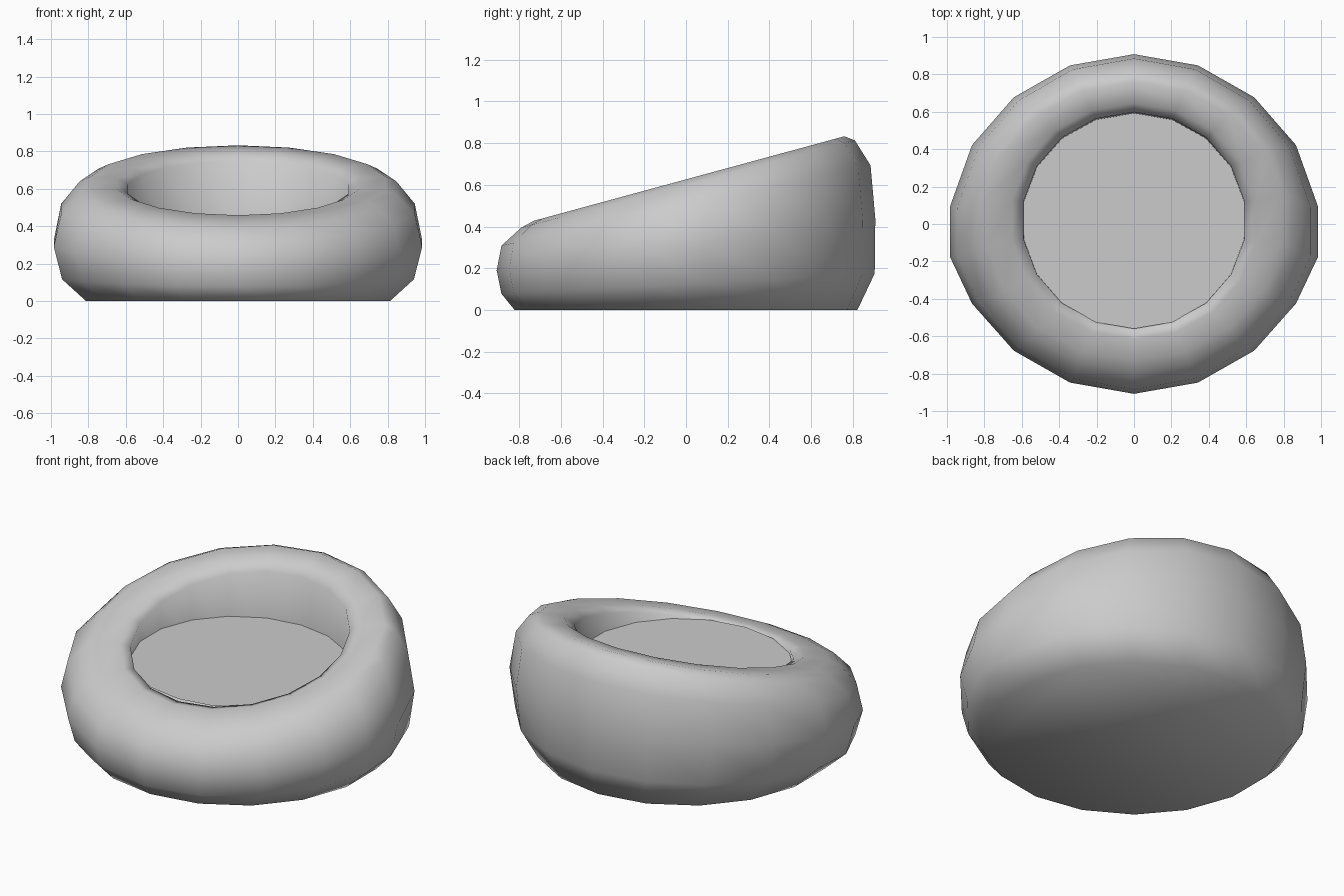
import bpy, bmesh, math

if "Cube" in bpy.data.objects:
    bpy.data.objects.remove(bpy.data.objects["Cube"])

SIDES = 18


def angles():
    return [2 * math.pi * i / SIDES for i in range(SIDES)]


def rim_height(y):
    # sloping top plane, low at the front and high at the back
    return 0.626 + 0.272 * y


def make_object(name, bm):
    bmesh.ops.recalc_face_normals(bm, faces=bm.faces)
    for f in bm.faces:
        f.smooth = True
    mesh = bpy.data.meshes.new(name)
    bm.to_mesh(mesh)
    bm.free()
    ob = bpy.data.objects.new(name, mesh)
    bpy.context.collection.objects.link(ob)
    return ob


# Padded bolster: rings of (fraction of rim height, x radius, y radius, y centre, squash)
rings = [
    (0.00, 0.825, 0.822, 0.00, 0),
    (0.20, 0.955, 0.895, 0.01, 1),
    (0.50, 1.000, 0.908, 0.00, 1),
    (0.80, 0.960, 0.885, 0.00, 1),
    (0.96, 0.860, 0.800, 0.01, 0),
    (1.00, 0.800, 0.745, 0.015, 0),
    (1.00, 0.660, 0.630, 0.015, 0),
    (0.95, 0.600, 0.578, 0.02, 0),
    (0.50, 0.595, 0.570, 0.02, 0),
]
bm = bmesh.new()
loops = []
for t, rx, ry, cy, squash in rings:
    loop = []
    for a in angles():
        c, s = math.cos(a), math.sin(a)
        y = cy + ry * math.copysign(abs(c) ** (1 + 0.1 * squash), c)
        y -= 0.06 * squash * abs(s) ** 24
        loop.append(bm.verts.new((rx * s, y, t * rim_height(y))))
    loops.append(loop)
for lo, hi in zip(loops, loops[1:]):
    for i in range(SIDES):
        j = (i + 1) % SIDES
        bm.faces.new((lo[i], lo[j], hi[j], hi[i]))
bm.faces.new(loops[0])  # flat underside
make_object("bolster", bm)

# Flat cushion set into the hollow
bm = bmesh.new()
bm.faces.new([bm.verts.new((0.60 * math.sin(a), 0.02 + 0.58 * math.cos(a), 0.466))
              for a in reversed(angles())])
cushion = make_object("cushion", bm)
if cushion.data.polygons[0].normal.z < 0:
    cushion.data.flip_normals()
